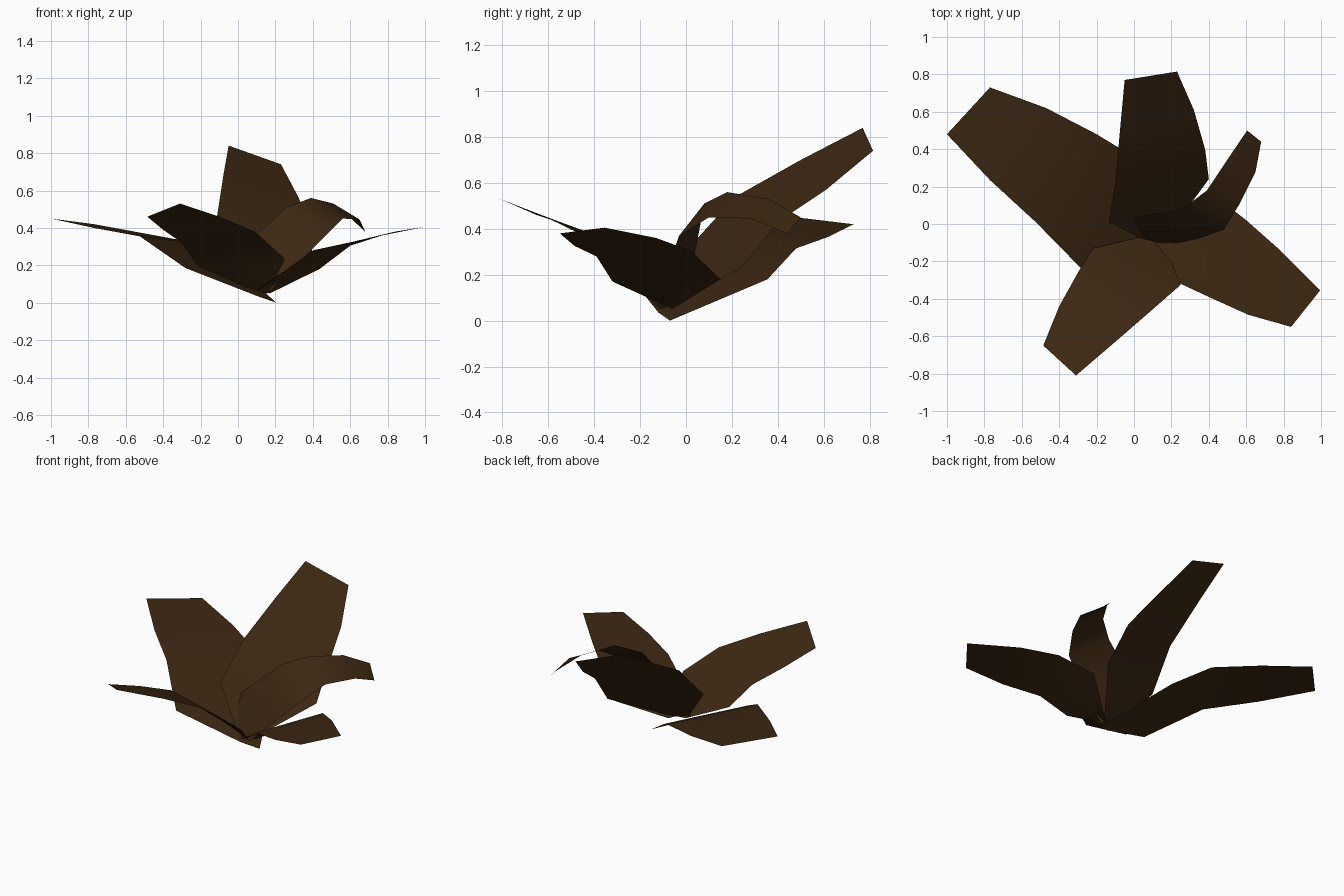
import bpy, bmesh
from mathutils import Vector

# One dark brown for the whole plant
brown = bpy.data.materials.new("dark_brown")
brown.diffuse_color = (0.045, 0.02, 0.006, 1)

COLUMNS = 4  # strips across each leaf blade


def leaf(name, left, right):
    """Loft a thin blade between its left and right edge, tip to base."""
    bm = bmesh.new()
    rows = []
    for a, b in zip(left, right):
        a, b = Vector(a), Vector(b)
        rows.append([bm.verts.new(a.lerp(b, i / COLUMNS)) for i in range(COLUMNS + 1)])
    for r0, r1 in zip(rows, rows[1:]):
        for i in range(COLUMNS):
            bm.faces.new((r0[i], r1[i], r1[i + 1], r0[i + 1]))
    # blades face upward
    bm.normal_update()
    if sum(f.normal.z * f.calc_area() for f in bm.faces) < 0:
        bmesh.ops.reverse_faces(bm, faces=bm.faces[:])
    for f in bm.faces:
        f.smooth = True
    me = bpy.data.meshes.new(name)
    bm.to_mesh(me)
    bm.free()
    me.materials.append(brown)
    ob = bpy.data.objects.new(name, me)
    bpy.context.collection.objects.link(ob)
    return ob


# Long leaf reaching back left
leaf("back_left_leaf",
     [(-1, .48, .45), (-.77, .235, .40), (-.525, .01, .355), (-.28, -.24, .185), (.105, -.12, .035)],
     [(-.77, .73, .42), (-.47, .62, .365), (-.20, .48, .315), (.005, .355, .18), (.205, -.07, 0)])

# Upright leaf at the back
leaf("back_leaf",
     [(-.05, .77, .84), (-.075, .50, .70), (-.10, .215, .54), (-.135, .01, .315), (.025, -.07, .105)],
     [(.23, .815, .74), (.32, .61, .57), (.38, .40, .43), (.40, .24, .23), (.15, -.10, .05)])

# Leaf reaching to the front left
leaf("front_left_leaf",
     [(-.485, -.65, .46), (-.40, -.44, .39), (-.30, -.26, .32), (-.22, -.13, .20), (.05, -.065, .08)],
     [(-.31, -.81, .53), (-.10, -.63, .46), (.09, -.465, .38), (.25, -.325, .235), (.16, -.11, .05)])

# Leaf reaching to the front right
leaf("front_right_leaf",
     [(.84, -.55, .38), (.61, -.485, .325), (.40, -.39, .28), (.25, -.32, .17), (.10, -.11, .075)],
     [(.995, -.355, .405), (.77, -.13, .36), (.60, .02, .305), (.435, .15, .18), (.17, -.06, .05)])

# Curled leaf on the right, drooping at the tip
leaf("curled_right_leaf",
     [(.605, .50, .45), (.51, .36, .53), (.39, .18, .56), (.26, .08, .51), (0, .035, .275), (.02, -.07, .10)],
     [(.68, .44, .38), (.65, .28, .445), (.56, .10, .45), (.48, -.03, .37), (.34, -.08, .23), (.17, -.11, .06)])
